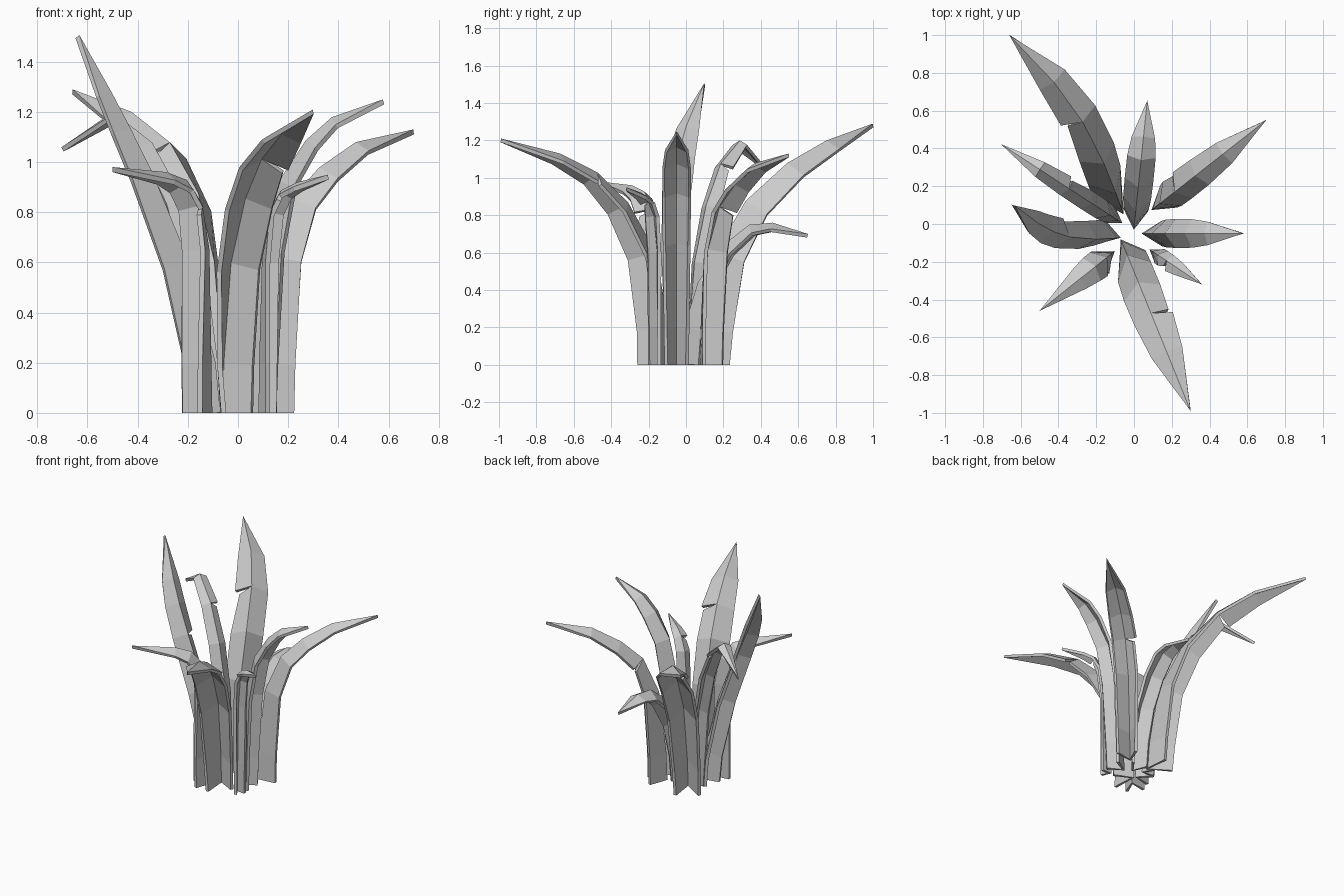
import bpy, bmesh, math
from mathutils import Vector, Matrix

cube = bpy.data.objects.get("Cube")
if cube:
    bpy.data.objects.remove(cube)

grey = bpy.data.materials.new("leaf grey")
grey.use_nodes = True
COLOUR = (0.6, 0.6, 0.6, 1)
grey.diffuse_color = COLOUR
grey.node_tree.nodes["Principled BSDF"].inputs["Base Color"].default_value = COLOUR

# Shared blade shape from root to tip: half width and fold depth, as multiples
WIDTHS = (0.8, 0.85, 0.95, 1.0, 1.0, 0.82)
DEPTHS = (1.4, 1.35, 1.1, 0.85, 0.65, 0.45)


def leaf(name, root, tip, rise, width, bend=0, notch=0, station=4, inset=0.012,
         fold=1, twist=0, skew=0):
    """Folded blade: rise lists (fraction of reach, height) of its ridge;
    notch is the side (+1 left, -1 right) that is split at a station;
    twist turns the root about the vertical and skew shifts its edges
    sideways, both fading out upwards."""
    start, end = Vector((*root, 0)), Vector(tip)
    reach = Vector((end.x - start.x, end.y - start.y, 0))
    side = Vector((-reach.y, reach.x, 0)).normalized()

    # Ridge line
    ridge = [start]
    for f, z in rise:
        sway = bend * math.sin(math.pi * f)
        ridge.append(start + reach * f + side * sway + Vector((0, 0, z)))
    ridge.append(end)

    bm = bmesh.new()
    crest = [bm.verts.new(p) for p in ridge]
    for s in (1, -1):
        # Outer edge of one half; "below" and "above" differ at the notch
        below, above = [], []
        for i, p in enumerate(ridge[:-1]):
            t = (ridge[i + 1] - ridge[max(i - 1, 0)]).normalized()
            if i == 0:
                t = Vector((0, 0, 1))
            fade = max(0, 1 - i / 4)
            turned = Matrix.Rotation(twist * fade, 3, 'Z') @ side
            across = (turned - t * turned.dot(t)).normalized()
            normal = t.cross(across)
            edge = p + across * (s * width * WIDTHS[i] + skew * fade)
            edge -= normal * (width * fold * DEPTHS[i])
            if i == station and s == notch:
                below.append(bm.verts.new(edge - t * 0.02 - across * (s * inset)))
                above.append(bm.verts.new(edge + t * 0.005 + across * (s * 0.005)))
            else:
                v = bm.verts.new(edge)
                below.append(v)
                above.append(v)
        for i in range(len(below) - 1):
            loop = [crest[i], crest[i + 1], below[i + 1], above[i]]
            bm.faces.new(loop if s < 0 else loop[::-1])
        last = [crest[-2], crest[-1], above[-1]]
        bm.faces.new(last if s < 0 else last[::-1])

    bm.normal_update()
    mesh = bpy.data.meshes.new(name)
    bm.to_mesh(mesh)
    bm.free()
    mesh.materials.append(grey)
    obj = bpy.data.objects.new(name, mesh)
    bpy.context.collection.objects.link(obj)
    solid = obj.modifiers.new("thickness", 'SOLIDIFY')
    solid.thickness = 0.02
    solid.offset = 0


# Tall leaves
leaf("front_leaf", (-0.065, -0.09), (0.3, -0.99, 1.2),
     [(0.01, 0.2), (0.09, 0.6), (0.25, 0.86), (0.43, 1.02), (0.65, 1.12)], 0.1,
     notch=1, fold=0.9, twist=0.4, skew=-0.035)
leaf("back_right_leaf", (-0.06, 0.06), (-0.66, 1.0, 1.28),
     [(0.02, 0.2), (0.1, 0.6), (0.25, 0.87), (0.47, 1.07), (0.7, 1.19)], 0.097, -0.08, 1,
     inset=0.025, fold=1.15)
leaf("back_left_leaf", (0.1, 0.08), (0.7, 0.55, 1.12),
     [(0.01, 0.2), (0.07, 0.62), (0.2, 0.85), (0.38, 0.97), (0.62, 1.07)], 0.077,
     notch=1, station=3)
leaf("left_leaf", (0.05, -0.05), (0.58, -0.05, 1.24),
     [(0.02, 0.2), (0.1, 0.65), (0.23, 0.92), (0.43, 1.08), (0.62, 1.17)], 0.07)
leaf("right_leaf", (-0.08, -0.07), (-0.64, 0.1, 1.5),
     [(0.03, 0.2), (0.2, 0.6), (0.44, 0.95), (0.6, 1.13), (0.74, 1.27)], 0.073, 0.075, -1,
     station=3)

# Short and drooping leaves
leaf("back_leaf", (0.0, -0.02), (0.07, 0.65, 0.69),
     [(0.03, 0.2), (0.14, 0.44), (0.33, 0.63), (0.54, 0.74), (0.72, 0.75)], 0.07)
leaf("front_left_leaf", (0.09, -0.14), (0.36, -0.32, 0.94),
     [(0.01, 0.2), (0.05, 0.6), (0.15, 0.8), (0.32, 0.88), (0.55, 0.91)], 0.04, notch=-1)
leaf("front_right_leaf", (-0.11, -0.15), (-0.5, -0.46, 0.97),
     [(0.01, 0.2), (0.03, 0.65), (0.1, 0.83), (0.25, 0.92), (0.45, 0.95)], 0.07, notch=1,
     station=3, inset=0.02)
leaf("drooping_leaf", (-0.07, 0.01), (-0.7, 0.42, 1.05),
     [(0.03, 0.2), (0.1, 0.55), (0.25, 0.85), (0.44, 1.07), (0.68, 1.19)], 0.05, notch=-1)
